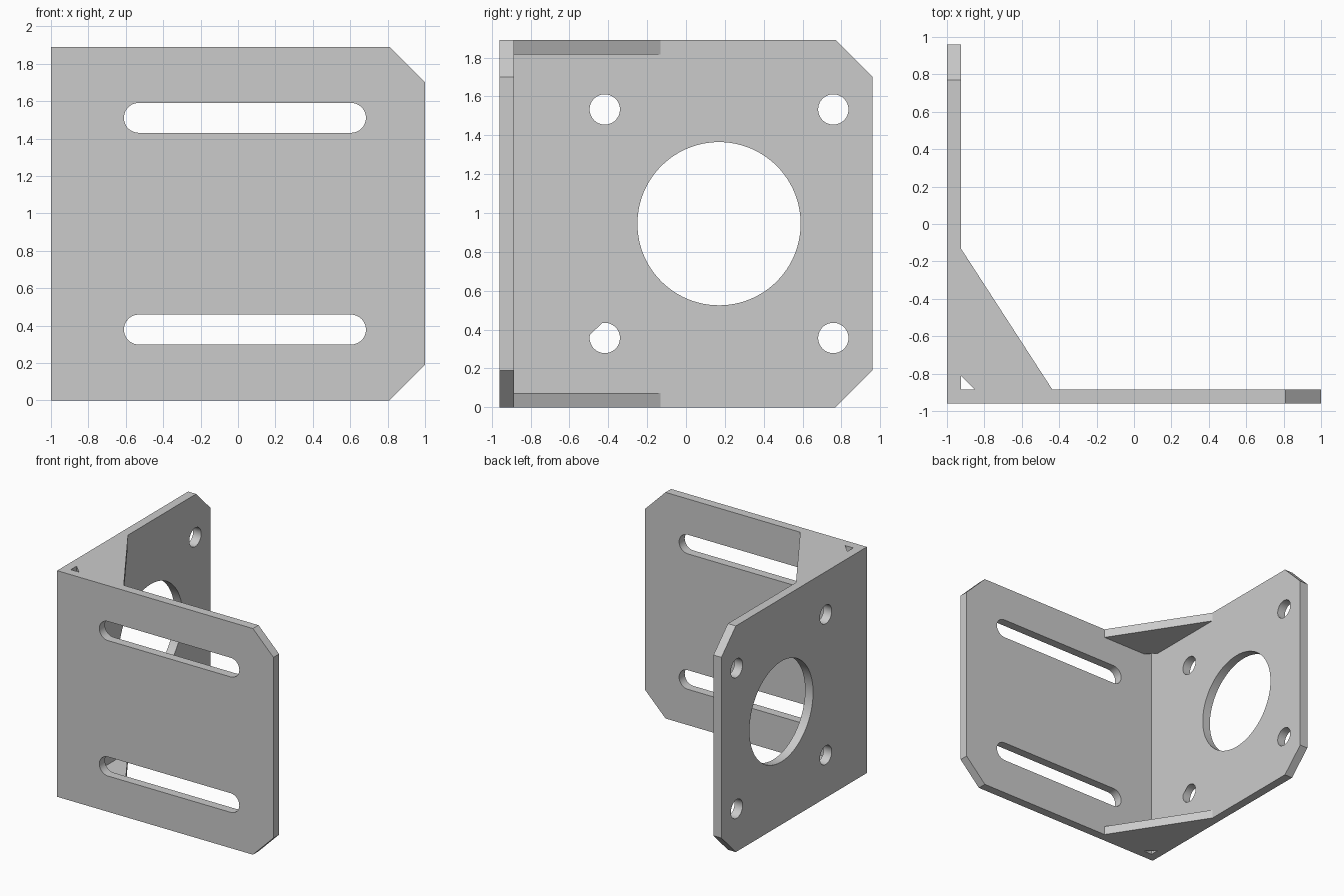
import bpy, bmesh, math
from mathutils import Vector

cube = bpy.data.objects.get("Cube")
if cube:
    bpy.data.objects.remove(cube, do_unlink=True)

# Overall sizes
W, D, H, T = 1.0, 0.96, 1.89, 0.074
CUT = 0.19
MID = H / 2
INNER_X, INNER_Y = -W + T, -D + T

steel = bpy.data.materials.new("grey_metal")
grey = (0.6, 0.6, 0.6, 1)
steel.diffuse_color = grey
steel.use_nodes = True
steel.node_tree.nodes["Principled BSDF"].inputs["Base Color"].default_value = grey


def slot(u, v, r, half=0.0, n=48):
    """Round hole, or a slot when its two half circles are pulled apart."""
    pts = []
    for side in (0, 1):
        for i in range(n // 2 + (1 if half else 0)):
            a = math.pi * (side + 2 * i / n) - math.pi / 2
            pts.append((u + (half if side == 0 else -half) + r * math.cos(a),
                        v + r * math.sin(a)))
    return pts


def plate(name, loops, place):
    """Fill an outline with holes, give it thickness and place it in space."""
    curve = bpy.data.curves.new(name, "CURVE")
    curve.dimensions = "2D"
    curve.fill_mode = "BOTH"
    curve.extrude = T / 2
    for loop in loops:
        spline = curve.splines.new("POLY")
        spline.points.add(len(loop) - 1)
        for p, (u, v) in zip(spline.points, loop):
            p.co = (u, v, 0, 1)
        spline.use_cyclic_u = True
    temp = bpy.data.objects.new(name + "_profile", curve)
    bpy.context.collection.objects.link(temp)
    deps = bpy.context.evaluated_depsgraph_get()
    mesh = bpy.data.meshes.new_from_object(temp.evaluated_get(deps))
    bpy.data.objects.remove(temp, do_unlink=True)
    bpy.data.curves.remove(curve)

    bm = bmesh.new()
    bm.from_mesh(mesh)
    bmesh.ops.remove_doubles(bm, verts=bm.verts, dist=1e-4)
    for v in bm.verts:
        v.co = Vector(place(v.co.x, v.co.y, v.co.z + T / 2))
    bmesh.ops.recalc_face_normals(bm, faces=bm.faces)
    bm.to_mesh(mesh)
    bm.free()

    mesh.name = name
    mesh.materials.clear()
    mesh.materials.append(steel)
    obj = bpy.data.objects.new(name, mesh)
    bpy.context.collection.objects.link(obj)
    bpy.ops.object.select_all(action="DESELECT")
    obj.select_set(True)
    bpy.context.view_layer.objects.active = obj
    bpy.ops.object.shade_smooth_by_angle(angle=math.radians(30))
    return obj


def outline(half):
    """Rectangle with both corners of its free edge cut off."""
    return [(-half, 0), (half - CUT, 0), (half, CUT),
            (half, H - CUT), (half - CUT, H), (-half, H)]


# Plates meet in a mitre: w runs from the outer face to the inner face
def mitre(u, w, half):
    return u + w if u < -half + 0.001 else u


# Front plate with two long slots
slots = [slot(0.037, MID + s * 0.566, 0.08, 0.567) for s in (-1, 1)]
plate("front_plate", [outline(W)] + slots,
      lambda u, v, w: (mitre(u, w, W), -D + w, v))

# Side plate with a large bore and four bolt holes
bore_y = 0.17
holes = [slot(bore_y, MID, 0.42, n=96)]
holes += [slot(bore_y + a * 0.588, MID + b * 0.588, 0.078)
          for a in (-1, 1) for b in (-1, 1)]
plate("side_plate", [outline(D)] + holes,
      lambda u, v, w: (-W + w, mitre(u, w, D), v))

# Corner braces, each with a small clipped inner corner
brace = [(INNER_X + 0.076, INNER_Y), (-0.436, INNER_Y),
         (INNER_X, -0.13), (INNER_X, INNER_Y + 0.076)]
for name, z in (("lower_brace", 0), ("upper_brace", H - T)):
    plate(name, [brace], lambda u, v, w: (u, v, z + w))
